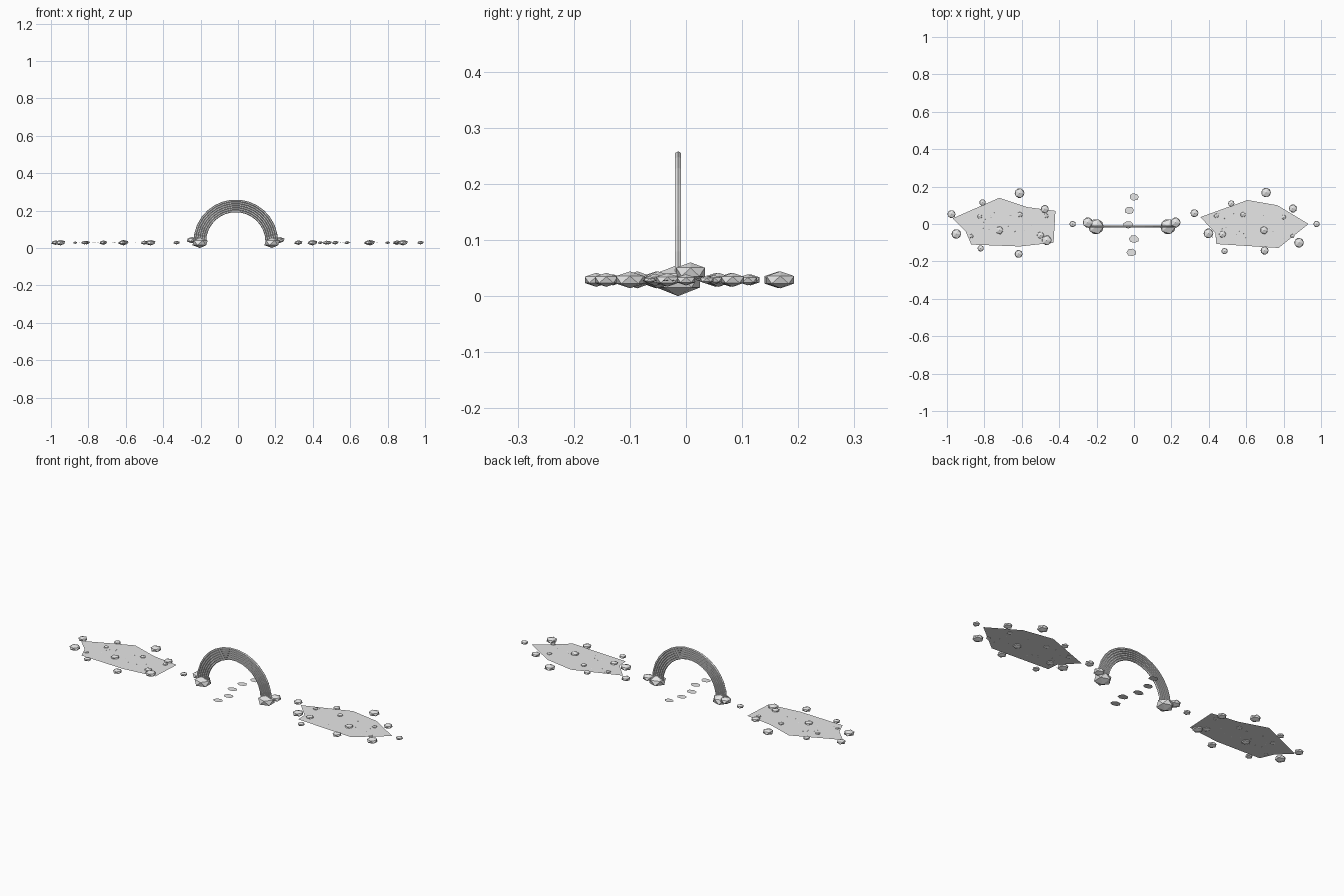
import bpy
import bmesh
import math
import random
from mathutils import Matrix, Vector

random.seed(4)
GROUND = 0.028

default_cube = bpy.data.objects.get("Cube")
if default_cube:
    bpy.data.objects.remove(default_cube, do_unlink=True)

stone_grey = bpy.data.materials.new("stone_grey")
stone_grey.use_nodes = True
grey = (0.8, 0.8, 0.8, 1)
stone_grey.diffuse_color = grey
stone_grey.node_tree.nodes["Principled BSDF"].inputs["Base Color"].default_value = grey


def finish(bm, name):
    """Turn a bmesh into a flat-shaded, named object."""
    mesh = bpy.data.meshes.new(name)
    bm.to_mesh(mesh)
    bm.free()
    mesh.materials.append(stone_grey)
    obj = bpy.data.objects.new(name, mesh)
    bpy.context.scene.collection.objects.link(obj)
    return obj


def rock(name, x, y, z, radius, squash=0.52):
    """Squashed low-poly boulder."""
    bm = bmesh.new()
    place = Matrix.Translation((x, y, z)) @ Matrix.Diagonal((radius, radius, radius * squash, 1))
    bmesh.ops.create_icosphere(bm, subdivisions=1, radius=1, matrix=place)
    return finish(bm, name)


def flat_patch(name, outline, z=GROUND):
    """Thin ground patch facing up."""
    bm = bmesh.new()
    face = bm.faces.new([bm.verts.new((x, y, z)) for x, y in outline])
    face.normal_update()
    if face.normal.z < 0:
        face.normal_flip()
    return finish(bm, name)


def arch_band(name, centre, radius, thickness, segments=15, sides=6):
    """Half ring swept from a hexagonal section."""
    bm = bmesh.new()
    rings = []
    for i in range(segments + 1):
        a = math.pi * i / segments
        out = Vector((math.cos(a), 0, math.sin(a)))
        ring = []
        for j in range(sides):
            t = math.tau * j / sides
            offset = out * (radius + thickness * math.cos(t))
            offset.y = thickness * math.sin(t)
            ring.append(bm.verts.new(Vector(centre) + offset))
        rings.append(ring)
    for low, high in zip(rings, rings[1:]):
        for j in range(sides):
            k = (j + 1) % sides
            bm.faces.new((low[j], low[k], high[k], high[j]))
    bm.faces.new(rings[0])
    bm.faces.new(rings[-1])
    bmesh.ops.recalc_face_normals(bm, faces=bm.faces)
    return finish(bm, name)


# Arch of nested bands
for n in range(6):
    arch_band(f"arch_band_{n + 1}", (-0.012, -0.014, 0.033), 0.165 + 0.011 * n, 0.0063)

# Boulders holding the arch feet
for side, x, outer in (("right", -0.203, -0.247), ("left", 0.182, 0.222)):
    rock(f"{side}_foot_boulder", x, -0.014, 0.028, 0.046, 0.61)
    rock(f"{side}_foot_small_boulder", outer, 0.008, 0.043, 0.03, 0.57)

# Stepping stones under the arch
for n, (x, y) in enumerate([(0, 0.145), (-0.025, 0.072), (-0.03, -0.003), (0, -0.08), (-0.013, -0.153)]):
    outline = []
    for k in range(7):
        a = math.tau * k / 7 + n
        r = random.uniform(0.9, 1.1)
        outline.append((x + 0.027 * r * math.cos(a), y + 0.02 * r * math.sin(a)))
    flat_patch(f"stepping_stone_{n + 1}", outline)

# Garden beds: outline, border rocks and rocks lying inside
beds = {
    "right": dict(
        outline=[(-0.97, 0.03), (-0.72, 0.14), (-0.57, 0.09), (-0.42, 0.07),
                 (-0.43, -0.1), (-0.61, -0.12), (-0.87, -0.11), (-0.9, -0.04)],
        border=[(-0.976, 0.053), (-0.81, 0.115), (-0.612, 0.165), (-0.477, 0.08), (-0.328, 0),
                (-0.467, -0.087), (-0.617, -0.16), (-0.82, -0.13), (-0.95, -0.053)],
        inside=[(-0.825, 0.04), (-0.61, 0.05), (-0.47, 0.043),
                (-0.72, -0.033), (-0.5, -0.06), (-0.87, -0.065)]),
    "left": dict(
        outline=[(0.355, 0.037), (0.607, 0.128), (0.767, 0.1), (0.933, 0),
                 (0.773, -0.128), (0.44, -0.107), (0.435, -0.048)],
        border=[(0.323, 0.058), (0.52, 0.11), (0.706, 0.168), (0.85, 0.083), (0.976, 0),
                (0.882, -0.1), (0.698, -0.142), (0.484, -0.145), (0.398, -0.05)],
        inside=[(0.44, 0.043), (0.583, 0.05), (0.8, 0.037),
                (0.695, -0.033), (0.473, -0.055), (0.847, -0.065)]),
}
border_sizes = (0.024, 0.019, 0.029)
inside_sizes = (0.014, 0.016, 0.014, 0.023, 0.021, 0.012)

for side, bed in beds.items():
    flat_patch(f"{side}_bed", bed["outline"])
    for n, (x, y) in enumerate(bed["border"]):
        rock(f"{side}_border_rock_{n + 1}", x, y, 0.029, border_sizes[n % 3])
    for n, (x, y) in enumerate(bed["inside"]):
        rock(f"{side}_inner_rock_{n + 1}", x, y, 0.029, inside_sizes[n])

    # Scattered grit on the bed
    mid = sum(x for x, y in bed["outline"]) / len(bed["outline"])
    for n in range(18):
        rock(f"{side}_grit_{n + 1}", mid + random.uniform(-0.2, 0.2),
             random.uniform(-0.08, 0.06), GROUND, 0.0025)
